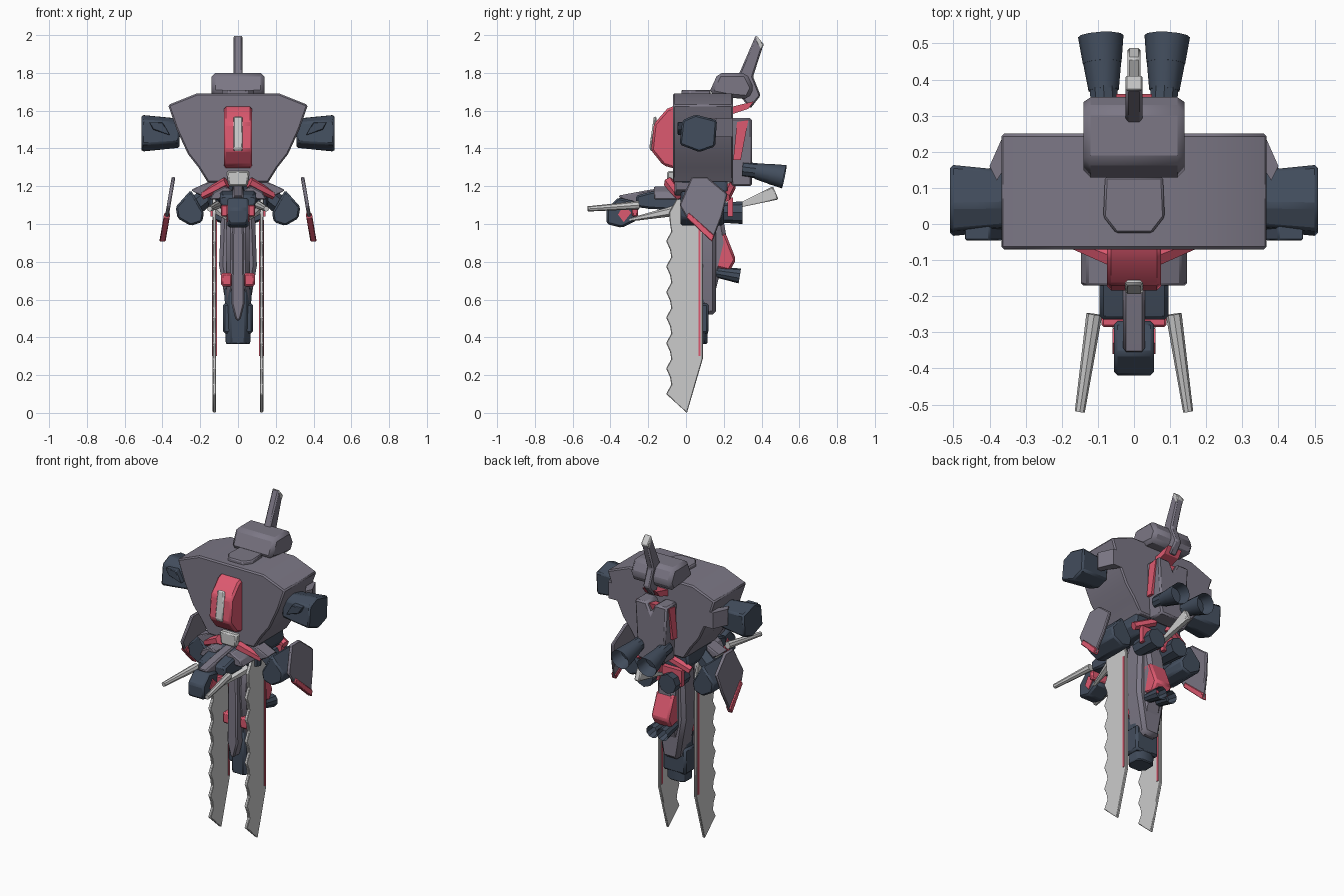
import bpy, bmesh, math
from mathutils import Vector


def colour(name, rgb):
    m = bpy.data.materials.new(name)
    m.diffuse_color = (*rgb, 1)
    return m


GREY = colour("armour_grey", (0.20, 0.185, 0.235))
DARK = colour("dark_blue", (0.055, 0.075, 0.11))
RED = colour("red", (0.72, 0.10, 0.16))
WHITE = colour("blade_white", (0.72, 0.72, 0.71))


def finish(name, bm, mat, bevel=0.0, mirror=False, segs=1):
    bmesh.ops.recalc_face_normals(bm, faces=bm.faces)
    me = bpy.data.meshes.new(name)
    bm.to_mesh(me)
    bm.free()
    ob = bpy.data.objects.new(name, me)
    bpy.context.collection.objects.link(ob)
    me.materials.append(mat)
    if bevel:
        b = ob.modifiers.new("bevel", 'BEVEL')
        b.width, b.segments, b.limit_method = bevel, segs, 'ANGLE'
    if mirror:
        ob.modifiers.new("mirror", 'MIRROR')
    bpy.ops.object.select_all(action='DESELECT')
    ob.select_set(True)
    bpy.context.view_layer.objects.active = ob
    bpy.ops.object.shade_smooth_by_angle(angle=math.radians(32))
    return ob


# extrude a profile along an axis: x takes (y,z), y takes (x,z), z takes (x,y)
def prism(name, pts, axis, a, b, mat, bevel=0.0, mirror=False, taper=1.0, shear=(0, 0)):
    bm = bmesh.new()
    cu = sum(p[0] for p in pts) / len(pts)
    cv = sum(p[1] for p in pts) / len(pts)
    rings = []
    for t, s in ((a, 1.0), (b, taper)):
        ring = []
        for u, v in pts:
            u, v = cu + (u - cu) * s, cv + (v - cv) * s
            co = {'x': (t, u, v), 'y': (u, t, v), 'z': (u, v, t)}[axis]
            x, y, z = co
            ring.append(bm.verts.new((x + shear[0] * (z - shear[1]), y, z)))
        rings.append(ring)
    n = len(pts)
    bm.faces.new(rings[0])
    bm.faces.new(rings[1])
    for i in range(n):
        j = (i + 1) % n
        bm.faces.new((rings[0][i], rings[0][j], rings[1][j], rings[1][i]))
    return finish(name, bm, mat, bevel, mirror)


def sym(half):
    return half + [(-u, v) for u, v in reversed(half)]


def rect(u0, v0, u1, v1):
    return [(u0, v0), (u1, v0), (u1, v1), (u0, v1)]


# cone or tube between two points, optionally hollow at the far end
def tube(name, p0, p1, r0, r1, mat, n=10, mirror=False, hollow=False, squash=1.0):
    p0, p1 = Vector(p0), Vector(p1)
    d = p1 - p0
    bm = bmesh.new()
    bmesh.ops.create_cone(bm, cap_ends=True, segments=n, radius1=r0, radius2=r1, depth=d.length)
    if hollow:
        top = max(bm.faces, key=lambda f: f.calc_center_median().z)
        bmesh.ops.inset_individual(bm, faces=[top], thickness=r1 * 0.15)
        bmesh.ops.translate(bm, verts=top.verts, vec=(0, 0, -d.length * 0.5))
    q = d.to_track_quat('Z', 'Y').to_matrix()
    for v in bm.verts:
        v.co.x *= squash
        v.co = q @ v.co + (p0 + p1) / 2
    return finish(name, bm, mat, 0, mirror)


# torso and chest
prism("torso", sym([(0.16, 1.22), (0.21, 1.30), (0.265, 1.37), (0.325, 1.50), (0.37, 1.63), (0.22, 1.69)]),
      'y', -0.07, 0.25, GREY, 0.008)
prism("collar", sym([(0.05, -0.025), (0.085, 0.02), (0.08, 0.13)]), 'z', 1.66, 1.71, GREY, 0.006)
prism("chest_plate", [(-0.05, 1.63), (-0.10, 1.61), (-0.17, 1.53), (-0.185, 1.39), (-0.12, 1.31), (-0.05, 1.29)],
      'x', -0.075, 0.075, RED, 0.012)
prism("chest_stripe", [(-0.155, 1.57), (-0.17, 1.57), (-0.195, 1.40), (-0.18, 1.38), (-0.155, 1.40)],
      'x', -0.025, 0.025, WHITE, 0.01)

# head block and horn
prism("head", [(0.12, 1.69), (0.17, 1.80), (0.32, 1.80), (0.36, 1.72), (0.33, 1.66), (0.22, 1.67)],
      'x', -0.14, 0.14, GREY, 0.02)
prism("horn", [(0.27, 1.77), (0.37, 2.0), (0.41, 1.95), (0.355, 1.78), (0.395, 1.68), (0.34, 1.61), (0.30, 1.66)],
      'x', -0.023, 0.023, GREY, 0.008)
prism("horn_tip", [(0.368, 1.97), (0.371, 2.0), (0.413, 1.95), (0.395, 1.92)], 'x', -0.024, 0.024, WHITE, 0.005)
prism("rear_wedge", [(0.24, 1.58), (0.24, 1.62), (0.36, 1.65), (0.33, 1.61)], 'x', -0.05, 0.05, RED)

# shoulder pods
prism("shoulder_pod", [(-0.035, 1.42), (-0.02, 1.55), (0.05, 1.58), (0.165, 1.55), (0.155, 1.41), (0.07, 1.38)],
      'x', 0.51, 0.31, DARK, 0.01, True, 0.8)
prism("shoulder_fin", [(0.36, 0.25), (0.40, 0.16), (0.38, 0.12), (0.30, 0.25)], 'z', 1.46, 1.56, GREY, 0, True)
prism("shoulder_panel", [(0.36, 1.47), (0.40, 1.54), (0.47, 1.54), (0.45, 1.50)], 'y', -0.045, 0.0, DARK, 0.004, True)

# backpack and main thrusters
prism("backpack", [(0.11, 1.56), (0.03, 1.56), (0, 1.50), (-0.03, 1.56), (-0.11, 1.56), (-0.09, 1.20), (0.09, 1.20)],
      'y', 0.24, 0.35, GREY, 0.01)
prism("backpack_trim", [(0.25, 1.34), (0.27, 1.54), (0.33, 1.55), (0.29, 1.34)], 'x', -0.115, 0.115, RED)
tube("thruster_neck", (0.08, 0.30, 1.29), (0.085, 0.39, 1.28), 0.04, 0.04, DARK, 10, True)
tube("thruster", (0.084, 0.37, 1.28), (0.092, 0.52, 1.25), 0.042, 0.063, DARK, 12, True, True)
prism("tail_spike", [(0.20, 1.07), (0.46, 1.20), (0.49, 1.13)], 'x', -0.018, 0.018, WHITE, 0.006)

# waist and hips
prism("waist", sym([(0.05, 1.20), (0.06, 1.28)]), 'y', -0.10, 0.12, WHITE, 0.008)
prism("hip_block", sym([(0.13, 1.12), (0.17, 1.17), (0.16, 1.24)]), 'y', -0.03, 0.22, DARK, 0.01)
tube("hip_sash", (0.06, -0.09, 1.22), (0.19, -0.04, 1.15), 0.03, 0.022, RED, 6, True)
tube("rear_sash", (0.05, 0.24, 1.20), (0.18, 0.21, 1.14), 0.025, 0.025, RED, 6, True)
prism("hip_plate", [(0.06, 1.20), (0.12, 1.24), (0.25, 1.18), (0.20, 1.15)], 'y', -0.06, 0.03, GREY, 0.006, True)
tube("arm", (0.12, 0.04, 1.18), (0.22, 0.05, 1.10), 0.045, 0.05, DARK, 6, True)
prism("forearm", [(0.18, 1.06), (0.25, 1.18), (0.33, 1.09), (0.32, 1.03), (0.25, 0.99), (0.19, 1.01)],
      'y', -0.03, 0.20, DARK, 0.01, True)
tube("rear_pod", (0.08, 0.14, 1.06), (0.08, 0.30, 1.06), 0.05, 0.06, DARK, 8, True)
prism("rear_pod_trim", rect(0.22, 1.04, 0.25, 1.14), 'x', 0.01, 0.145, RED, 0, True)

# side shields
SH = (-0.17, 1.08)
prism("side_shield", [(-0.035, 1.10), (0.03, 1.25), (0.11, 1.25), (0.22, 1.16), (0.19, 1.04), (0.14, 0.91), (0.0, 1.04)],
      'x', 0.36, 0.38, GREY, 0.006, True, shear=SH)
prism("shield_trim", [(0.0, 1.035), (0.015, 1.06), (0.15, 0.94), (0.138, 0.905)],
      'x', 0.354, 0.387, RED, 0.004, True, shear=SH)

# front snout with spikes
prism("snout_arm", [(-0.36, 1.15), (-0.20, 1.18), (0.0, 1.21), (0.0, 1.10), (-0.20, 1.08), (-0.34, 1.13)],
      'x', -0.03, 0.03, GREY, 0.008)
prism("snout_base", [(-0.19, 1.17), (-0.02, 1.20), (0.0, 1.07), (-0.19, 1.08), (-0.265, 1.09), (-0.265, 1.15)],
      'x', -0.095, 0.095, DARK, 0.01)
prism("snout_wing", [(0.03, 1.18), (0.10, 1.13), (0.15, 1.13), (0.13, 1.17), (0.07, 1.20)], 'y', -0.17, -0.03, GREY, 0.006, True)
prism("snout", [(-0.42, 1.00), (-0.42, 1.08), (-0.36, 1.14), (-0.27, 1.12), (-0.26, 1.02), (-0.34, 0.98)],
      'x', -0.055, 0.055, DARK, 0.01)
prism("snout_ring", rect(-0.09, 1.04, 0.09, 1.10), 'y', -0.285, -0.255, RED, 0.006)
prism("snout_cheek", [(-0.36, 1.05), (-0.33, 1.10), (-0.29, 1.06), (-0.33, 1.01)], 'x', 0.03, 0.06, RED, 0, True)
tube("front_spike", (0.11, -0.25, 1.10), (0.15, -0.52, 1.08), 0.022, 0.014, WHITE, 8, True)
tube("lower_spike", (0.10, -0.06, 1.07), (0.045, -0.31, 1.02), 0.028, 0.008, WHITE, 6, True)

# twin serrated blades
teeth = []
for i in range(7):
    z = 0.10 + 0.135 * i
    teeth += [(-0.105, z), (-0.078, z + 0.05), (-0.085, z + 0.09)]
outline = [(0.005, 0.0)] + teeth + [(-0.09, 1.06), (-0.04, 1.15), (0.05, 1.15), (0.088, 1.04), (0.09, 0.29)]
prism("blade", outline, 'x', 0.116, 0.134, WHITE, 0.004, True)
prism("blade_stripe", rect(0.065, 0.30, 0.078, 1.02), 'x', 0.112, 0.138, RED, 0, True)
tube("blade_grip", (0.125, 0.0, 1.08), (0.125, 0.0, 1.20), 0.03, 0.04, DARK, 8, True)

# central leg, keel and foot
prism("leg", sym([(0.055, 0.52), (0.10, 0.78), (0.09, 1.05), (0.06, 1.15)]), 'y', 0.03, 0.16, GREY, 0.02)
prism("leg_shell", [(0.0, 1.15), (0.18, 1.12), (0.22, 0.90), (0.15, 0.62), (0.10, 0.54), (0.0, 0.56), (-0.03, 0.90)],
      'x', -0.06, 0.06, GREY, 0.02)
prism("keel", sym([(0.012, 0.49), (0.035, 0.58), (0.028, 1.15)]), 'y', -0.06, 0.02, GREY, 0.008)
prism("knee_trim", rect(0.03, 0.67, 0.09, 0.74), 'y', -0.03, 0.06, RED, 0.01, True)
prism("foot", sym([(0.04, -0.01), (0.072, 0.03), (0.07, 0.10), (0.035, 0.12)]), 'z', 0.66, 0.365, DARK, 0.006, taper=0.9)
prism("foot_collar", rect(-0.08, 0.01, 0.08, 0.12), 'z', 0.42, 0.58, DARK, 0.012)

# rear leg booster
prism("booster", [(0.15, 0.95), (0.21, 0.95), (0.265, 0.81), (0.23, 0.75), (0.15, 0.77)], 'x', -0.06, 0.06, RED, 0.012)
tube("booster_nozzle", (0.035, 0.16, 0.745), (0.035, 0.285, 0.725), 0.028, 0.04, DARK, 10, True, True)
